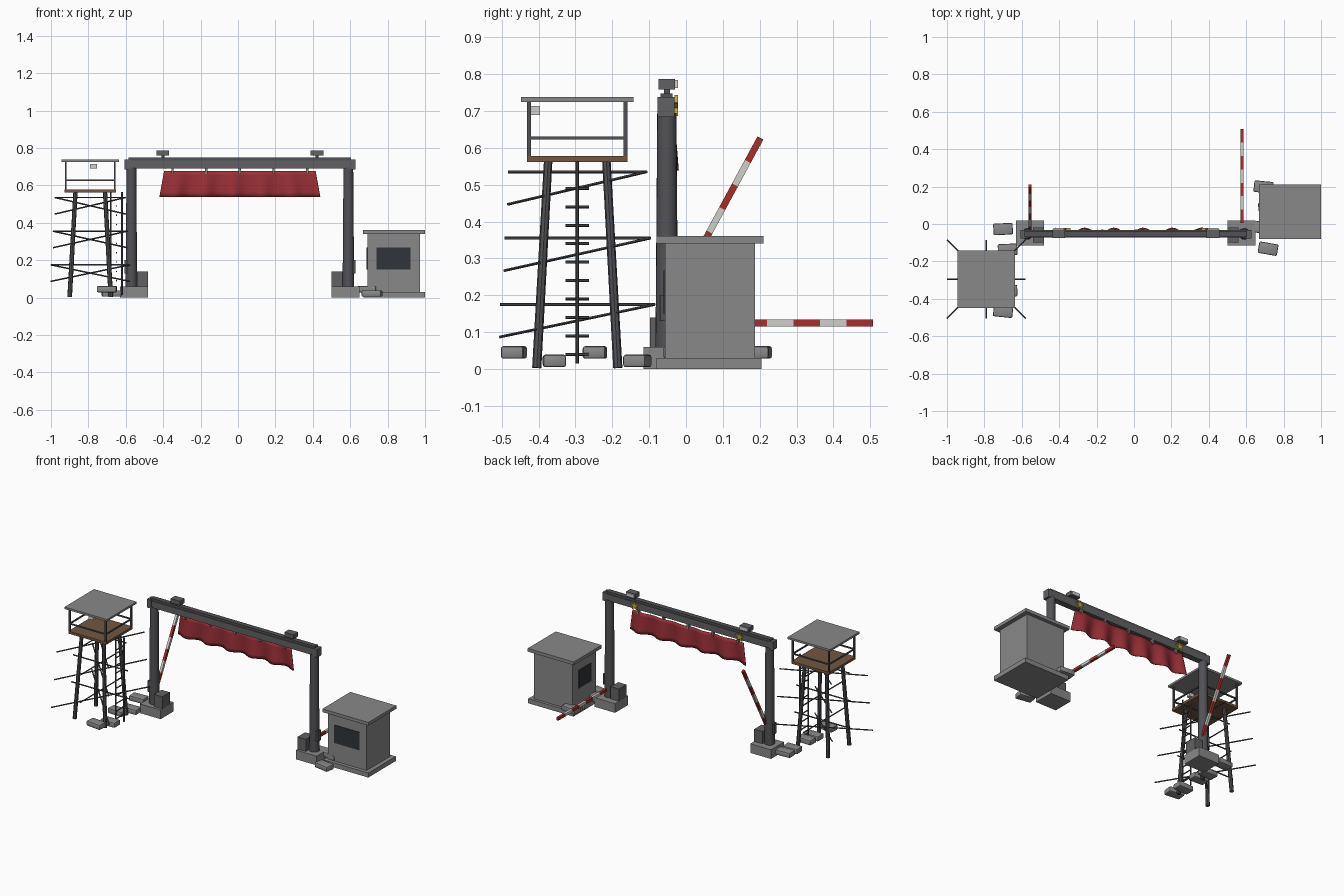
import bpy, bmesh, math, random
from mathutils import Vector, Matrix

if "Cube" in bpy.data.objects:
    bpy.data.objects.remove(bpy.data.objects["Cube"])

random.seed(3)


def mat(name, r, g, b):
    m = bpy.data.materials.new(name)
    m.diffuse_color = (r, g, b, 1)
    m.use_nodes = True
    m.node_tree.nodes["Principled BSDF"].inputs["Base Color"].default_value = m.diffuse_color
    return m


CONCRETE = mat("concrete grey", 0.25, 0.25, 0.25)
STEEL = mat("dark steel", 0.085, 0.085, 0.095)
BEAM = mat("box steel", 0.12, 0.12, 0.125)
RED = mat("banner red", 0.33, 0.03, 0.04)
STRIPE = mat("stripe red", 0.42, 0.025, 0.025)
WHITE = mat("pale grey", 0.62, 0.62, 0.60)
WOOD = mat("brown wood", 0.17, 0.095, 0.055)
GLASS = mat("dark glass", 0.03, 0.036, 0.042)
YELLOW = mat("yellow", 0.55, 0.38, 0.04)


def finish(name, bm, m, smooth=False):
    bmesh.ops.recalc_face_normals(bm, faces=bm.faces)
    me = bpy.data.meshes.new(name)
    bm.to_mesh(me)
    bm.free()
    for k in (m if isinstance(m, (list, tuple)) else [m]):
        me.materials.append(k)
    ob = bpy.data.objects.new(name, me)
    bpy.context.collection.objects.link(ob)
    if smooth:
        bpy.context.view_layer.objects.active = ob
        ob.select_set(True)
        bpy.ops.object.shade_smooth_by_angle(angle=math.radians(40))
        ob.select_set(False)
    return ob


def box(name, x0, x1, y0, y1, z0, z1, m, bevel=0, turn=0):
    bm = bmesh.new()
    bmesh.ops.create_cube(bm, size=1)
    bmesh.ops.scale(bm, vec=(x1 - x0, y1 - y0, z1 - z0), verts=bm.verts)
    if bevel:
        bmesh.ops.bevel(bm, geom=bm.edges[:], offset=bevel, segments=2,
                        affect='EDGES', profile=0.5)
    bmesh.ops.rotate(bm, matrix=Matrix.Rotation(turn, 3, 'Z'), verts=bm.verts)
    bmesh.ops.translate(bm, vec=((x0 + x1) / 2, (y0 + y1) / 2, (z0 + z1) / 2), verts=bm.verts)
    return finish(name, bm, m, bevel > 0)


def rod(name, a, b, r, m, r2=None, sides=8):
    a, b = Vector(a), Vector(b)
    d = b - a
    bm = bmesh.new()
    bmesh.ops.create_cone(bm, cap_ends=True, segments=sides, radius1=r,
                          radius2=r if r2 is None else r2, depth=d.length)
    q = Vector((0, 0, 1)).rotation_difference(d).to_matrix().to_4x4()
    bmesh.ops.transform(bm, matrix=Matrix.Translation((a + b) / 2) @ q, verts=bm.verts)
    return finish(name, bm, m, True)


# Gate: footings, pillars, control boxes, mirrored about the gate centre
CX = 0.01
for s, side in ((-1, "left"), (1, "right")):
    def sbox(name, u0, u1, *rest):
        xs = sorted((CX + s * u0, CX + s * u1))
        box(side + "_" + name, *xs, *rest)
    sbox("footing", 0.49, 0.64, -0.115, 0.02, 0, 0.06, CONCRETE)
    rod(side + "_pillar", (CX + s * 0.58, -0.052, 0.05), (CX + s * 0.58, -0.052, 0.695),
        0.031, STEEL, 0.026, 20)
    sbox("control_box", 0.49, 0.55, -0.098, -0.02, 0.06, 0.14, BEAM)
    sbox("pillar_panel", 0.595, 0.618, -0.07, -0.04, 0.13, 0.20, STEEL)
    sbox("beam_cap", 0.585, 0.617, -0.077, -0.031, 0.684, 0.738, BEAM)
    # Floodlights on the beam
    u = 0.412
    sbox("floodlight", u - 0.034, u + 0.034, -0.075, -0.030, 0.759, 0.787, BEAM)
    sbox("floodlight_lens", u - 0.029, u + 0.029, -0.030, -0.022, 0.762, 0.784, WHITE)
    sbox("floodlight_bracket", u - 0.008, u + 0.008, -0.060, -0.044, 0.745, 0.760, STEEL)
    # Star ornament on the rear face of the beam
    bm = bmesh.new()
    ring = []
    for i in range(10):
        rr, a = (0.031 if i % 2 == 0 else 0.013), math.pi / 2 + i * math.pi / 5
        ring.append(bm.verts.new((CX + s * 0.38 + rr * math.cos(a), -0.031, 0.712 + rr * math.sin(a))))
    f = bm.faces.new(ring)
    ext = bmesh.ops.extrude_face_region(bm, geom=[f])
    bmesh.ops.translate(bm, vec=(0, 0.009, 0),
                        verts=[v for v in ext["geom"] if isinstance(v, bmesh.types.BMVert)])
    finish(side + "_star", bm, YELLOW)

box("gate_beam", -0.6, 0.62, -0.073, -0.033, 0.69, 0.733, BEAM)
box("beam_top_trim", -0.585, 0.605, -0.069, -0.037, 0.733, 0.748, STEEL)

# Banner: rippled sheet, flaring and swaying more toward its lower edge
bm = bmesh.new()
NX, NZ = 72, 6
grid = []
for j in range(NZ + 1):
    t = j / NZ
    row = []
    for i in range(NX + 1):
        u = i / NX * 2 - 1
        y = -0.036 + (0.004 + 0.011 * t) * math.sin(u * math.pi * 5.5)
        row.append(bm.verts.new((CX + u * (0.405 + 0.025 * t), y, 0.677 - 0.138 * t)))
    grid.append(row)
for j in range(NZ):
    for i in range(NX):
        bm.faces.new((grid[j][i], grid[j][i + 1], grid[j + 1][i + 1], grid[j + 1][i]))
banner = finish("banner", bm, RED, True)
sol = banner.modifiers.new("thickness", 'SOLIDIFY')
sol.thickness = 0.003
sol.offset = 0
for i in range(5):
    x = CX + (i - 2) * 0.18
    box("banner_clip", x - 0.006, x + 0.006, -0.050, -0.030, 0.662, 0.692, CONCRETE)


# Barrier arms: square poles with red and pale bands
def barrier(name, start, end, bands=7):
    d = Vector(end) - Vector(start)
    bm = bmesh.new()
    for i in range(bands):
        res = bmesh.ops.create_cube(bm, size=1)
        bmesh.ops.scale(bm, vec=(0.016, d.length / bands, 0.018), verts=res["verts"])
        bmesh.ops.translate(bm, vec=(0, d.length * (i + 0.5) / bands, 0), verts=res["verts"])
        for f in {f for v in res["verts"] for f in v.link_faces}:
            f.material_index = i % 2
    m = Matrix.Translation(start) @ Matrix.Rotation(math.atan2(d.z, d.y), 4, 'X')
    bmesh.ops.transform(bm, matrix=m, verts=bm.verts)
    finish(name, bm, [STRIPE, WHITE])


barrier("right_barrier", (0.577, 0.005, 0.125), (0.577, 0.507, 0.125))
barrier("left_barrier", (-0.555, -0.04, 0.18), (-0.555, 0.202, 0.627))

# Guard booth
box("booth_base", 0.672, 1.0, -0.08, 0.205, 0, 0.03, CONCRETE)
box("booth_walls", 0.692, 0.972, -0.057, 0.187, 0.03, 0.342, CONCRETE)
box("booth_roof", 0.667, 1.0, -0.08, 0.21, 0.34, 0.361, CONCRETE)
box("booth_front_window", 0.74, 0.922, -0.061, -0.055, 0.15, 0.267, GLASS)
box("booth_side_window", 0.688, 0.694, -0.005, 0.125, 0.15, 0.267, GLASS)

# Watchtower cabin
TX, TY = -0.79, -0.295
box("tower_platform", TX - 0.138, TX + 0.138, TY - 0.136, TY + 0.136, 0.562, 0.578, WOOD)
box("tower_roof", TX - 0.154, TX + 0.154, TY - 0.153, TY + 0.153, 0.725, 0.738, CONCRETE)
box("tower_lamp", TX, TX + 0.035, TY - 0.125, TY - 0.101, 0.689, 0.714, WHITE)
E = 0.131
for s in (-1, 1):
    for t in (-1, 1):
        x, y = TX + s * E, TY + t * E
        box("tower_roof_post", x - 0.005, x + 0.005, y - 0.005, y + 0.005, 0.575, 0.727, STEEL)
        rod("tower_leg", (TX + s * 0.110, TY + t * 0.110, 0.003),
            (TX + s * 0.079, TY + t * 0.079, 0.565), 0.0125, STEEL, 0.0115)
    box("tower_side_rail", TX + s * E - 0.004, TX + s * E + 0.004, TY - E, TY + E,
        0.623, 0.631, STEEL)
    box("tower_cross_rail", TX - E, TX + E, TY + s * E - 0.004, TY + s * E + 0.004,
        0.623, 0.631, STEEL)

# Tower bracing: level cross bars and sloping diagonals at three heights
for z, h in ((0.175, 0.210), (0.355, 0.198), (0.535, 0.188)):
    rod("brace_level_x", (TX - h, TY, z), (TX + h, TY, z), 0.004, STEEL, sides=6)
    rod("brace_level_y", (TX, TY - h, z), (TX, TY + h, z), 0.004, STEEL, sides=6)
    for s in (-1, 1):
        rod("brace_diagonal", (TX - s * h, TY - h, z - 0.088), (TX + s * h, TY + h, z),
            0.004, STEEL, sides=6)

# Ladder
for x in (-0.68, -0.62):
    rod("ladder_rail", (x, TY, 0.015), (x, TY, 0.565), 0.005, STEEL, sides=6)
for i in range(10):
    z = 0.04 + i * 0.05
    rod("ladder_rung", (-0.65, TY - 0.032, z), (-0.65, TY + 0.032, z), 0.004, STEEL, sides=6)


# Sandbag rows, alternately low and raised
def bags(x, y0, count, first_high):
    for i in range(count):
        high = (i + first_high) % 2
        z = 0.028 if high else 0.005
        xx, y = x - (0.012 if high else -0.012), y0 + i * 0.11
        box("sandbag", xx - 0.052, xx + 0.052, y - 0.031, y + 0.031, z, z + 0.034, CONCRETE,
            0.007, random.uniform(-0.2, 0.2))


bags(-0.688, -0.467, 5, 1)
bags(0.705, -0.132, 4, 0)
